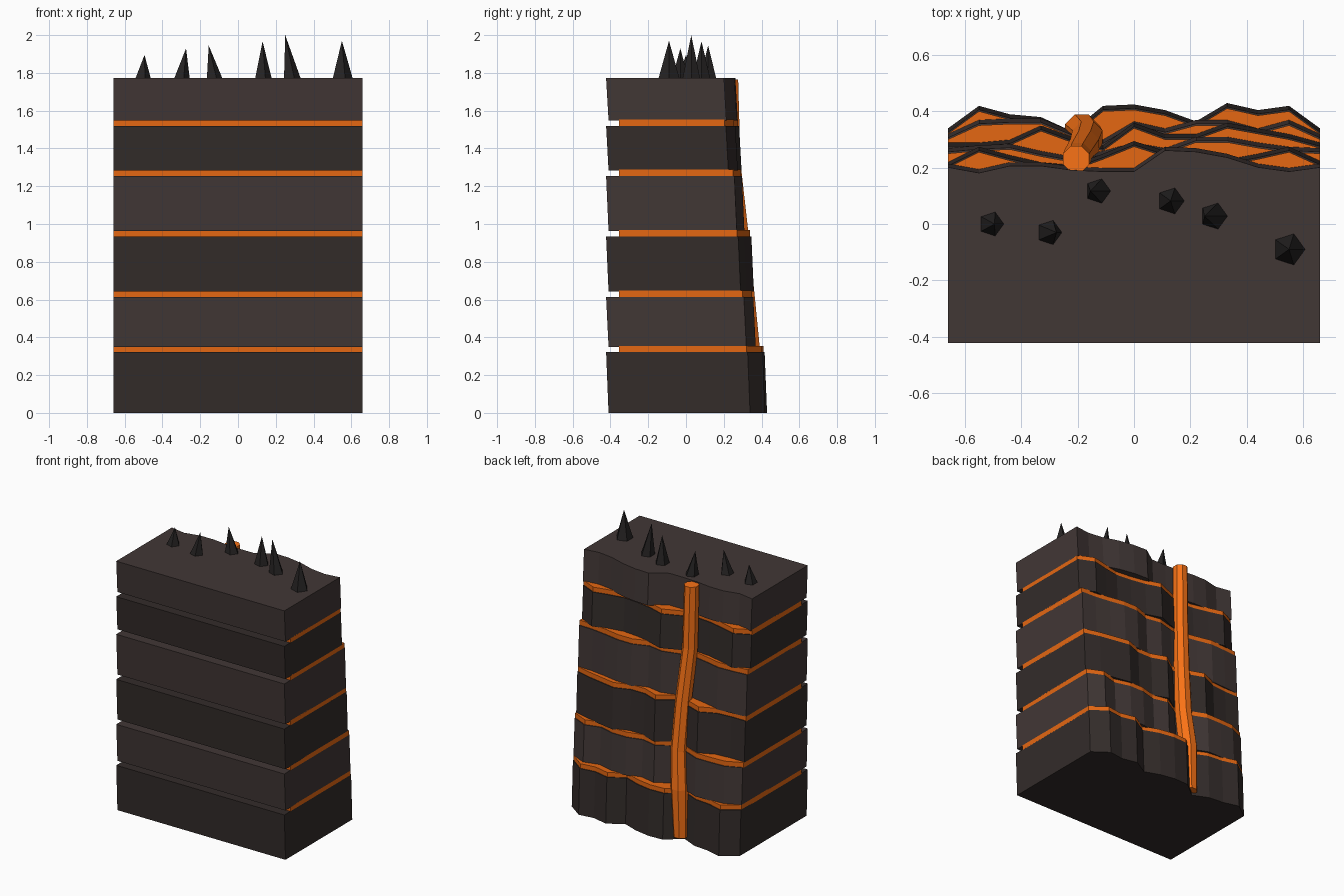
import bpy, bmesh, math
from mathutils import Vector

if "Cube" in bpy.data.objects:
    bpy.data.objects.remove(bpy.data.objects["Cube"])

HALF, STEP = 0.66, 0.11


def mat(name, rgb):
    m = bpy.data.materials.new(name)
    m.diffuse_color = (*rgb, 1)
    m.use_nodes = True
    m.node_tree.nodes["Principled BSDF"].inputs["Base Color"].default_value = m.diffuse_color
    return m


DARK = mat("dark_rock", (0.033, 0.025, 0.023))
LIGHT = mat("light_rock", (0.053, 0.038, 0.036))
SPIKE = mat("spike_rock", (0.018, 0.016, 0.016))
SEAM = mat("seam_lava", (0.78, 0.135, 0.006))
FLOW = mat("flow_lava", (0.95, 0.17, 0.008))


def finish(bm, name, material):
    bmesh.ops.recalc_face_normals(bm, faces=bm.faces)
    me = bpy.data.meshes.new(name)
    bm.to_mesh(me)
    bm.free()
    me.materials.append(material)
    ob = bpy.data.objects.new(name, me)
    bpy.context.collection.objects.link(ob)
    return ob


def slab(name, back, front, z0, z1, lean, material):
    """Straight front, ragged back, leaning forward by 'lean' at the top."""
    bm = bmesh.new()
    outline = [(-HALF, front), (HALF, front)]
    outline += [(-HALF + i * STEP, back[i]) for i in reversed(range(len(back)))]
    low = [bm.verts.new((x, y, z0)) for x, y in outline]
    top = [bm.verts.new((x, y - lean, z1)) for x, y in outline]
    bm.faces.new(low[::-1])
    bm.faces.new(top)
    n = len(low)
    for i in range(n):
        j = (i + 1) % n
        bm.faces.new((low[i], low[j], top[j], top[i]))
    return finish(bm, name, material)


# rock layers: z range, and back edge depth in hundredths at the top rim
layers = [
    (0.00, 0.323, (33, 41, 38, 37, 32, 41, 41.5, 39.5, 35.5, 42, 39.5, 41, 33)),
    (0.35, 0.614, (31, 36, 36.5, 36.5, 32, 29, 35.5, 33, 36, 36, 33, 36, 31)),
    (0.643, 0.933, (28, 28, 29, 34, 30, 27, 35, 31, 31, 35, 33, 31, 28)),
    (0.962, 1.253, (26, 27, 27.5, 25, 23, 25, 28, 26, 30, 30, 28, 26.5, 26)),
    (1.283, 1.52, (21, 26.5, 23.5, 21, 20, 24, 28.5, 25, 23, 22, 24, 26.5, 21.5)),
    (1.548, 1.772, (20.5, 18.5, 21, 21, 19.5, 19, 19, 26.5, 26, 24, 20.5, 19, 20.5)),
]
LEAN = 0.013
for i, (z0, z1, depths) in enumerate(layers):
    back = [d / 100 + LEAN * 0.7 for d in depths]
    slab(f"rock_layer_{i + 1}", back, -0.41, z0, z1, LEAN, LIGHT if i % 2 else DARK)
    # glowing seam between this layer and the next
    if i < 5:
        seam = [d / 100 - 0.01 for d in depths]
        slab(f"lava_seam_{i + 1}", seam, -0.355, z1 - 0.005, layers[i + 1][0] + 0.005, 0, SEAM)

# lava stream running down the back: x, y, z, radius
path = [(-0.205, 0.23, 1.765, 0.05), (-0.20, 0.24, 1.33, 0.052),
        (-0.175, 0.28, 0.95, 0.055), (-0.165, 0.31, 0.62, 0.058),
        (-0.185, 0.33, 0.36, 0.064), (-0.195, 0.335, 0.02, 0.052)]
bm = bmesh.new()
SIDES = 8
rings = []
for x, y, z, r in path:
    angles = [2 * math.pi * (k + 0.5) / SIDES for k in range(SIDES)]
    rings.append([bm.verts.new((x + r * math.cos(a), y + r * math.sin(a), z)) for a in angles])
for a, b in zip(rings, rings[1:]):
    for k in range(SIDES):
        n = (k + 1) % SIDES
        bm.faces.new((a[k], a[n], b[n], b[k]))
bm.faces.new(rings[0])
bm.faces.new(rings[-1])
finish(bm, "lava_stream", FLOW)

# five-sided spikes on the top: base x, base y, radius, tip x, tip z
spikes = [(-0.507, 0.0, 0.047, -0.495, 1.895), (-0.302, -0.03, 0.047, -0.275, 1.93),
          (-0.127, 0.117, 0.047, -0.155, 1.945), (0.13, 0.082, 0.05, 0.13, 1.967),
          (0.284, 0.028, 0.05, 0.25, 2.0), (0.549, -0.09, 0.06, 0.55, 1.97)]
for i, (x, y, r, tx, tz) in enumerate(spikes):
    bm = bmesh.new()
    ring = [bm.verts.new((x + r * math.cos(a), y + r * math.sin(a), 1.765))
            for a in (2 * math.pi * k / 5 for k in range(5))]
    tip = bm.verts.new((tx, y, tz))
    bm.faces.new(ring[::-1])
    for k in range(5):
        bm.faces.new((ring[k], ring[(k + 1) % 5], tip))
    finish(bm, f"rock_spike_{i + 1}", SPIKE)
